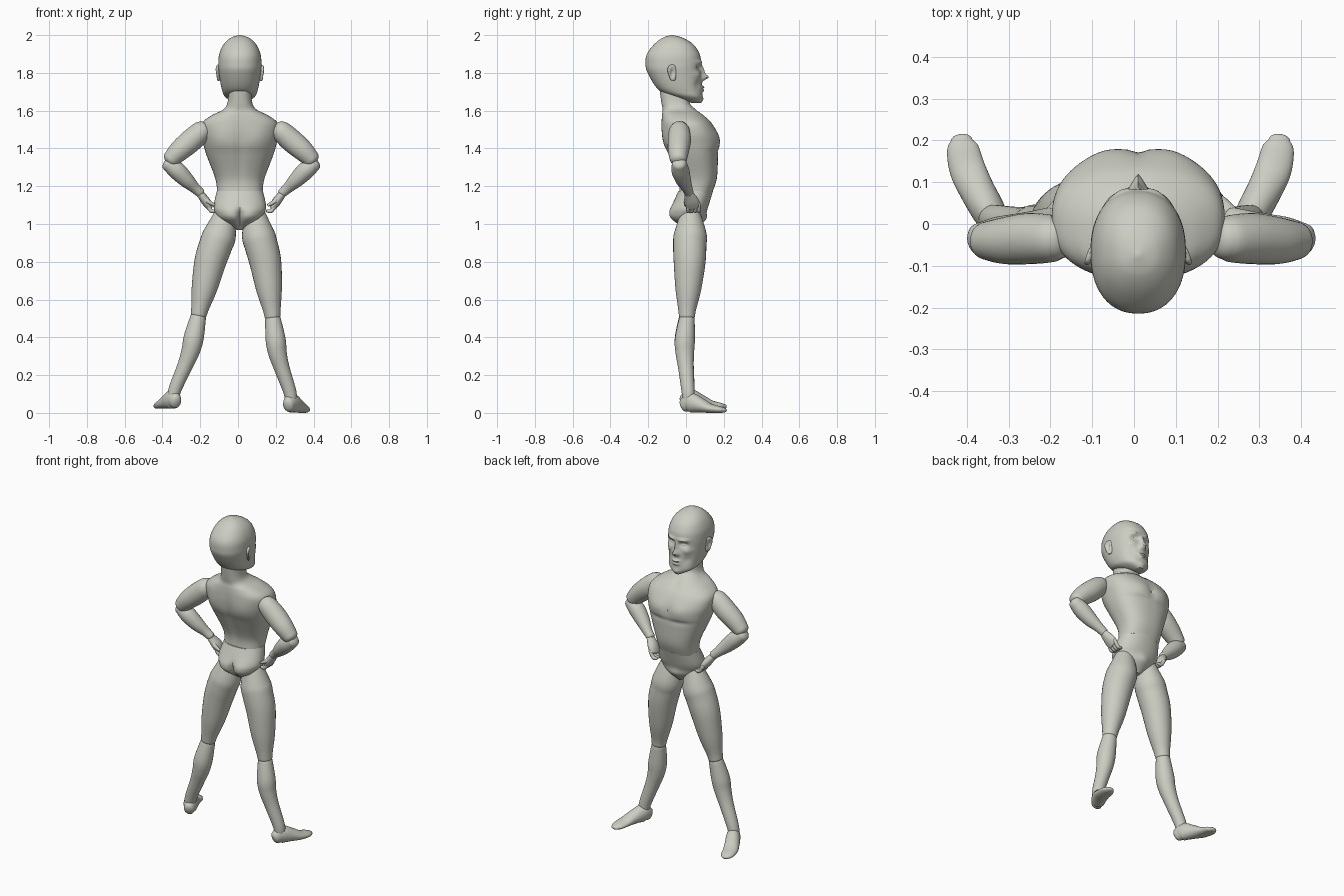
import bpy, bmesh, math
from mathutils import Vector

default_cube = bpy.data.objects.get("Cube")
if default_cube:
    bpy.data.objects.remove(default_cube)

clay = bpy.data.materials.new("warm_grey_clay")
tone = (.6, .61, .54, 1)
clay.use_nodes = True
clay.diffuse_color = tone
clay.node_tree.nodes["Principled BSDF"].inputs["Base Color"].default_value = tone
parts = []


def smooth_rows(rows, steps):
    """Catmull-Rom interpolation of rows of numbers."""
    rows = [Vector(row) for row in rows]
    before = [rows[0]] + rows[:-1]
    after = rows[1:] + [rows[-1]]
    result = []
    for i in range(len(rows) - 1):
        start, end = rows[i], rows[i + 1]
        leave = (after[i] - before[i]) / 2
        arrive = (after[i + 1] - before[i + 1]) / 2
        for step in range(steps):
            t = step / steps
            ease = t * t * (3 - 2 * t)
            result.append(start.lerp(end, ease)
                          + leave * t * (1 - t) ** 2 - arrive * t * t * (1 - t))
    return result + [rows[-1]]


def oval(center, across, along, power, sides):
    """One superellipse ring around a center."""
    ring = []
    for i in range(sides):
        angle = math.tau * i / sides
        c, s = math.cos(angle), math.sin(angle)
        ring.append(center + across * math.copysign(abs(c) ** (2 / power), c)
                    + along * math.copysign(abs(s) ** (2 / power), s))
    return ring


def skin(name, rings):
    """Bridge equal rings of points into a closed mesh object."""
    bm = bmesh.new()
    loops = [[bm.verts.new(point) for point in ring] for ring in rings]
    sides = len(loops[0])
    for low, high in zip(loops, loops[1:]):
        for i in range(sides):
            j = (i + 1) % sides
            bm.faces.new((low[i], low[j], high[j], high[i]))
    for ring in (loops[0], loops[-1]):
        middle = bm.verts.new(sum((v.co for v in ring), Vector()) / sides)
        for i in range(sides):
            bm.faces.new((ring[i], ring[(i + 1) % sides], middle))
    bmesh.ops.recalc_face_normals(bm, faces=bm.faces)
    mesh = bpy.data.meshes.new(name)
    bm.to_mesh(mesh)
    bm.free()
    mesh.materials.append(clay)
    obj = bpy.data.objects.new(name, mesh)
    bpy.context.collection.objects.link(obj)
    parts.append(obj)
    return obj


def trunk(name, rows, power, steps, sides):
    """Level rings; each row is height, back, front, half width."""
    rings = []
    for height, back, front, half in smooth_rows(rows, steps):
        center = Vector((CENTER_X, (back + front) / 2, height))
        rings.append(oval(center, Vector((half, 0, 0)),
                          Vector((0, (front - back) / 2, 0)), power, sides))
    return skin(name, rings)


def limb(name, rows, place, ref=Vector((0, 1, 0)), steps=5, sides=32):
    """Round-ended tube; each row is x, y, z, radius and maybe a radius along ref."""
    placed = [(*place(*row[:3]), row[3], row[-1]) for row in rows]
    path = [(row.xyz if len(row) == 3 else Vector(row[:3]), row[3], row[4])
            for row in smooth_rows(placed, steps)]

    def dome(end, inner):
        outward = (end[0] - inner[0]).normalized() * end[1] * .6
        return [(end[0] + outward * math.sin(a), end[1] * math.cos(a), end[2] * math.cos(a))
                for a in (.4, .8, 1.1, 1.4)]

    path = dome(path[0], path[1])[::-1] + path + dome(path[-1], path[-2])
    rings = []
    for i, (center, across, along) in enumerate(path):
        ahead = path[min(i + 1, len(path) - 1)][0]
        behind = path[max(i - 1, 0)][0]
        tangent = (ahead - behind).normalized()
        up = (ref - tangent * ref.dot(tangent)).normalized()
        rings.append(oval(center, tangent.cross(up) * across, up * along, 2, sides))
    return skin(name, rings)


def sculpt(obj, facing, bumps):
    """Push out soft mirrored spots: x, z, width, height, push."""
    for vert in obj.data.vertices:
        if vert.co.y * facing <= 0:
            continue
        x, z = abs(vert.co.x - CENTER_X), vert.co.z
        vert.co.y += facing * sum(
            push * math.exp(-((x - bx) / width) ** 2 - ((z - bz) / height) ** 2)
            for bx, bz, width, height, push in bumps)


CENTER_X = .01

# Head, with nose, nostrils, eyes, brows, lips, chin and cheeks
head = trunk("head", [
    (1.64, .03, .08, .02), (1.67, -.06, .086, .075), (1.71, -.145, .085, .095),
    (1.8, -.203, .08, .111), (1.85, -.214, .08, .114), (1.9, -.207, .072, .109),
    (1.95, -.17, .04, .087), (1.985, -.125, -.015, .05), (2, -.08, -.07, .005)], 2.25, 10, 112)
sculpt(head, 1, [
    (0, 1.777, .014, .016, .036), (0, 1.81, .01, .028, .018), (.016, 1.768, .008, .009, .012),
    (.04, 1.828, .022, .014, -.02), (.04, 1.826, .012, .007, .01), (.04, 1.857, .03, .01, .01),
    (0, 1.725, .024, .007, .014), (0, 1.707, .02, .007, .013), (0, 1.66, .022, .014, .007),
    (.065, 1.79, .022, .016, .008), (.06, 1.735, .02, .025, -.008)])

# Torso, with chest muscles in front, spine and shoulder blades behind
torso = trunk("torso", [
    (1.165, -.035, .138, .12), (1.24, -.04, .163, .13), (1.36, -.09, .17, .175),
    (1.42, -.117, .175, .193), (1.48, -.128, .165, .206), (1.535, -.13, .135, .2),
    (1.575, -.128, .095, .15), (1.605, -.125, .055, .09), (1.64, -.13, .02, .066),
    (1.71, -.14, .02, .06)], 2.4, 6, 72)
sculpt(torso, 1, [(.075, 1.45, .06, .045, .01), (0, 1.45, .014, .06, -.008),
                  (.07, 1.385, .07, .012, -.007), (0, 1.58, .02, .02, -.01)])
sculpt(torso, -1, [(0, 1.38, .02, .14, -.012), (.1, 1.45, .05, .06, .006)])

# Pelvis, with a cleft between the buttocks
pelvis = trunk("pelvis", [
    (.968, 0, .05, .015), (1.02, -.065, .092, .1), (1.06, -.078, .104, .131),
    (1.1, -.073, .12, .138), (1.175, -.04, .143, .122)], 2.2, 8, 64)
sculpt(pelvis, 1, [(0, 1.03, .04, .035, .012)])
sculpt(pelvis, -1, [(.06, 1.05, .05, .045, .016), (0, 1.03, .012, .05, -.03)])


# Limb placement: the right side is mirrored, with a narrower, lower stance
def keep(x, y, z):
    return x, y, z


def flip_arm(x, y, z):
    return .035 - x, y, z


def flip_leg(x, y, z):
    return .083 * z - .068 - x, y, z - .02 * (1 - z)


for side, sign, arm, leg, sole in (("left", -1, keep, keep, .022),
                                   ("right", 1, flip_arm, flip_leg, 0)):
    # Arms bent outwards
    limb(side + "_upper_arm", [
        (-.18, -.035, 1.5, .05), (-.2, -.035, 1.485, .057), (-.25, -.035, 1.44, .061),
        (-.31, -.04, 1.388, .056), (-.355, -.04, 1.342, .045)], arm)
    limb(side + "_forearm", [
        (-.37, -.036, 1.32, .038), (-.325, -.03, 1.284, .047), (-.275, -.015, 1.235, .041),
        (-.23, .005, 1.192, .029), (-.2, .015, 1.165, .025)], arm)

    # Hands resting on the hips, fingers curled
    limb(side + "_hand", [(-.2, .015, 1.16, .02, .025), (-.17, .03, 1.12, .024, .038),
                          (-.152, .04, 1.09, .018, .038)], arm)
    for finger in range(4):
        y = .012 + .019 * finger
        limb(side + "_finger_" + str(finger + 1), [
            (-.165, y, 1.105, .01), (-.142, y, 1.07, .011), (-.118, y, 1.07, .008)],
            arm, sides=12)
    limb(side + "_thumb", [
        (-.18, .01, 1.14, .01), (-.16, 0, 1.12, .012), (-.125, 0, 1.1, .008)], arm, sides=12)

    # Legs spread apart
    limb(side + "_thigh", [
        (-.072, .023, 1.05, .055), (-.095, .023, .95, .086), (-.117, .02, .89, .088),
        (-.147, .019, .8, .084), (-.178, .012, .66, .068), (-.2, .006, .56, .048),
        (-.208, .005, .52, .042)], leg)
    limb(side + "_calf", [
        (-.21, .005, .51, .041), (-.234, -.006, .4, .053), (-.25, -.006, .33, .049),
        (-.28, 0, .25, .041), (-.335, .012, .12, .034), (-.337, .012, .07, .03)], leg)

    # Feet turned out, flattened at the sole
    foot = limb(side + "_foot", [
        (-.33, -.01, .06, .03, .038), (-.345, .025, .072, .04, .052),
        (-.375, .08, .058, .042, .038), (-.398, .13, .043, .043, .025),
        (-.41, .18, .036, .038, .018), (-.413, .2, .034, .026, .013)],
        leg, ref=Vector((0, 0, 1)))
    for vert in foot.data.vertices:
        vert.co.z = max(vert.co.z, sole)

    # Ears: hollowed shells, flared towards the back
    ear = trunk(side + "_ear", [
        (1.756, -.075, -.062, .003), (1.77, -.085, -.054, .009), (1.81, -.098, -.05, .011),
        (1.835, -.092, -.054, .01), (1.844, -.076, -.064, .003)], 2.2, 5, 40)
    for vert in ear.data.vertices:
        x, y, z = vert.co - Vector((CENTER_X, -.073, 1.8))
        if x > 0:
            x -= .012 * math.exp(-(y / .012) ** 2 - (z / .022) ** 2)
        vert.co.x = CENTER_X + sign * (x - .35 * y + .114)
    if sign < 0:
        ear.data.flip_normals()

# Smooth shading with crisp seams
bpy.ops.object.select_all(action="DESELECT")
for obj in parts:
    obj.select_set(True)
bpy.context.view_layer.objects.active = parts[0]
bpy.ops.object.shade_smooth_by_angle(angle=math.radians(40))
